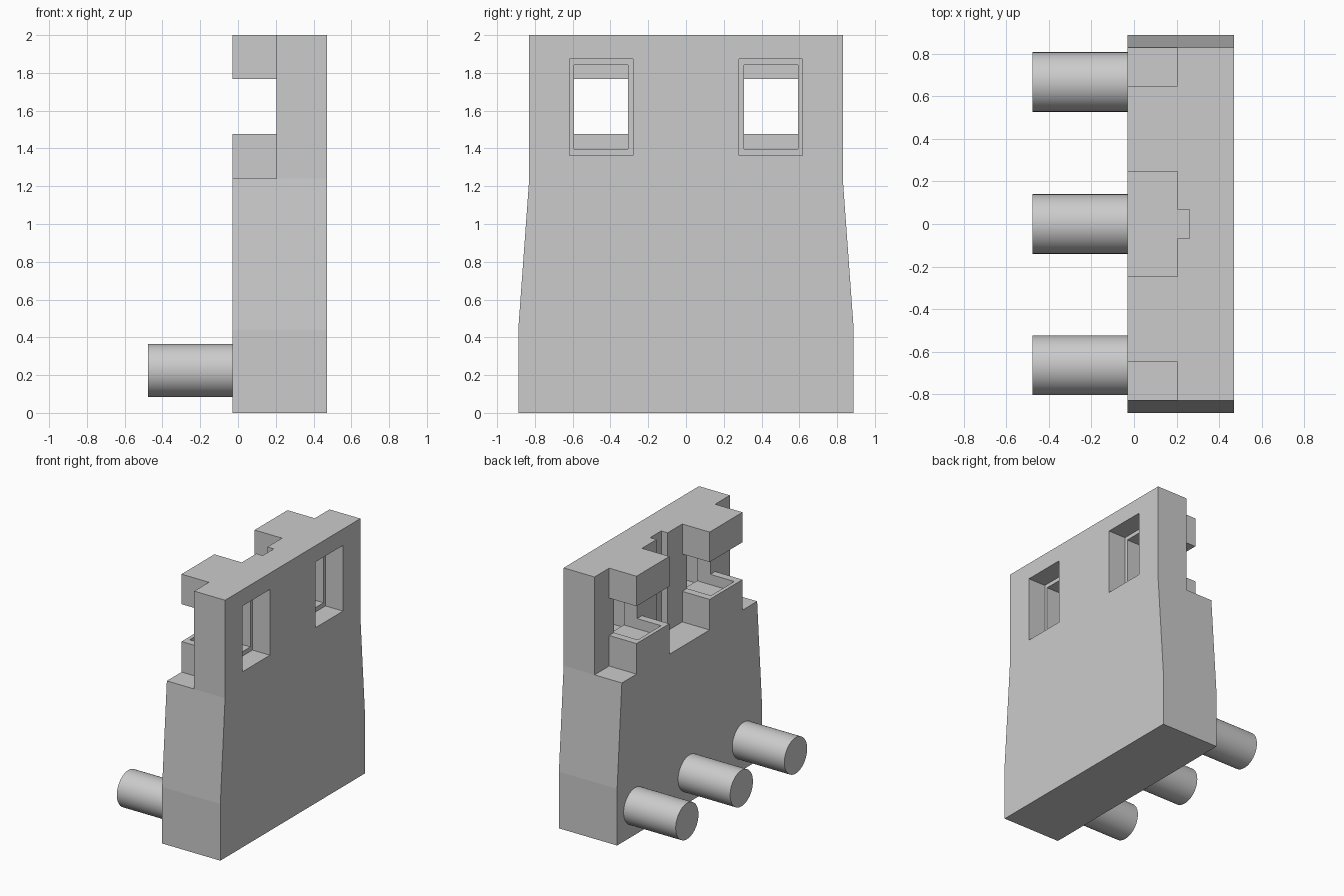
import bpy, bmesh
from math import pi

if "Cube" in bpy.data.objects:
    bpy.data.objects.remove(bpy.data.objects["Cube"])

BACK, FACE = -0.03, 0.47      # peg side and window side of the plate
LEDGE = 0.205                 # depth of the stepped upper section


def extrude_profile(name, pts, x0, x1):
    """Prism from a (y, z) outline, running from x0 to x1."""
    bm = bmesh.new()
    face = bm.faces.new([bm.verts.new((x0, y, z)) for y, z in pts])
    ext = bmesh.ops.extrude_face_region(bm, geom=[face])
    moved = [v for v in ext["geom"] if isinstance(v, bmesh.types.BMVert)]
    bmesh.ops.translate(bm, verts=moved, vec=(x1 - x0, 0, 0))
    bmesh.ops.recalc_face_normals(bm, faces=bm.faces)
    mesh = bpy.data.meshes.new(name)
    bm.to_mesh(mesh)
    bm.free()
    obj = bpy.data.objects.new(name, mesh)
    bpy.context.collection.objects.link(obj)
    return obj


def cut_box(target, x0, x1, y0, y1, z0, z1):
    """Subtract a box from the target."""
    cutter = extrude_profile("cutter", [(y0, z0), (y1, z0), (y1, z1), (y0, z1)], x0, x1)
    cutter.hide_render = True
    mod = target.modifiers.new("cut", 'BOOLEAN')
    mod.operation = 'DIFFERENCE'
    mod.solver = 'EXACT'
    mod.object = cutter
    bpy.context.view_layer.objects.active = target
    bpy.ops.object.modifier_apply(modifier=mod.name)
    bpy.data.objects.remove(cutter)


# Main plate with tapered sides
half = [(0.888, 0), (0.888, 0.44), (0.83, 1.24), (0.83, 2.0)]
plate = extrude_profile("plate", half + [(-y, z) for y, z in reversed(half)], BACK, FACE)

# Upper step: leave two blocks standing off the thin upper wall
cut_box(plate, -0.2, LEDGE, -0.247, 0.247, 1.24, 2.2)
for s in (-1, 1):
    y0, y1 = sorted((s * 0.65, s * 1.1))
    cut_box(plate, -0.2, LEDGE, y0, y1, 1.24, 2.2)

# Horizontal slot splitting each block, and the centre groove
cut_box(plate, -0.2, LEDGE, -1.1, 1.1, 1.477, 1.767)
cut_box(plate, 0.1, 0.26, -0.068, 0.068, 1.24, 2.2)

# Stepped windows, the inner opening sunk into the blocks
for s in (-1, 1):
    y0, y1 = sorted((s * 0.28, s * 0.617))
    cut_box(plate, 0.32, 0.6, y0, y1, 1.363, 1.873)
    y0, y1 = sorted((s * 0.306, s * 0.592))
    cut_box(plate, 0.0, 0.6, y0, y1, 1.397, 1.843)

# Round pegs
for i, y in enumerate((-0.665, 0.0, 0.668)):
    bpy.ops.mesh.primitive_cylinder_add(vertices=48, radius=0.14, depth=0.46,
                                        location=(-0.247, y, 0.225),
                                        rotation=(0, pi / 2, 0))
    peg = bpy.context.object
    peg.name = f"peg_{i + 1}"
    bpy.ops.object.shade_smooth_by_angle()
